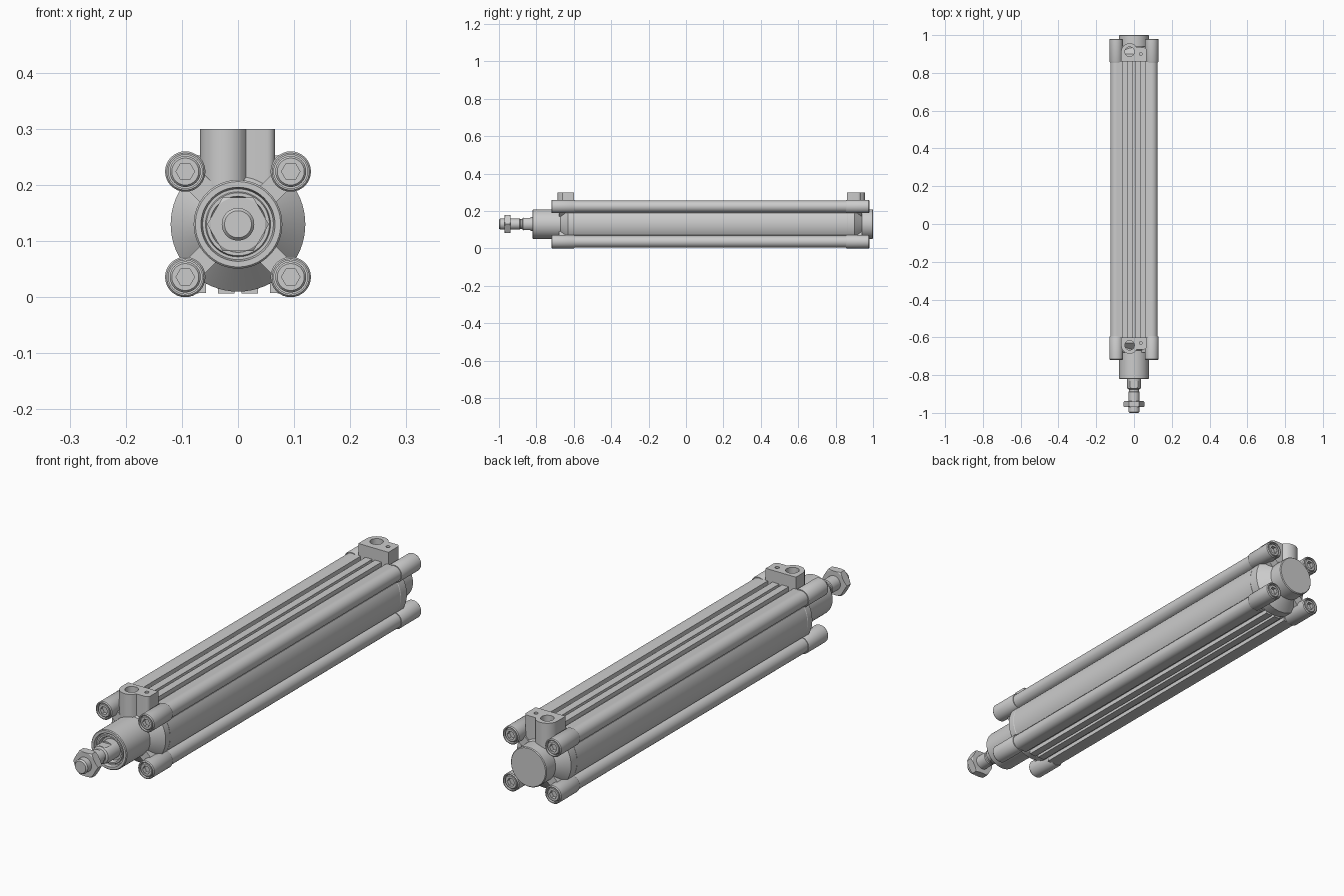
import bpy, bmesh, math
from mathutils import Matrix, Vector

if "Cube" in bpy.data.objects:
    bpy.data.objects.remove(bpy.data.objects["Cube"])

CZ = 0.13      # height of the cylinder axis
B = 0.094      # tie-rod offset from the axis
SIGNS = [(1, 1), (-1, 1), (1, -1), (-1, -1)]


def finish(bm, name):
    bmesh.ops.remove_doubles(bm, verts=bm.verts, dist=1e-6)
    bmesh.ops.recalc_face_normals(bm, faces=bm.faces)
    me = bpy.data.meshes.new(name)
    bm.to_mesh(me)
    bm.free()
    ob = bpy.data.objects.new(name, me)
    bpy.context.collection.objects.link(ob)
    return ob


def lathe(name, pts, x=0.0, z=CZ, seg=48):
    """Closed solid turned around the y direction; pts are (radius, y)."""
    bm = bmesh.new()
    rings = []
    for r, y in pts:
        rings.append([bm.verts.new((x + r * math.cos(2 * math.pi * i / seg), y,
                                    z + r * math.sin(2 * math.pi * i / seg))) for i in range(seg)])
    for a, b in zip(rings, rings[1:]):
        for i in range(seg):
            j = (i + 1) % seg
            bm.faces.new((a[i], a[j], b[j], b[i]))
    for ring, (r, y) in ((rings[0], pts[0]), (rings[-1], pts[-1])):
        if r > 0:
            bm.faces.new(ring)
    return finish(bm, name)


def prism(name, pts, vec):
    """Extrude a flat polygon of 3D points along vec."""
    bm = bmesh.new()
    f = bm.faces.new([bm.verts.new(p) for p in pts])
    g = bmesh.ops.extrude_face_region(bm, geom=[f])
    bmesh.ops.translate(bm, vec=Vector(vec), verts=[v for v in g['geom'] if isinstance(v, bmesh.types.BMVert)])
    return finish(bm, name)


def box(name, centre, size, rot=0.0):
    bm = bmesh.new()
    m = Matrix.Translation(centre) @ Matrix.Rotation(rot, 4, 'Y') @ Matrix.Diagonal((*size, 1))
    bmesh.ops.create_cube(bm, size=1, matrix=m)
    return finish(bm, name)


def boolean(ob, cutter, op='DIFFERENCE'):
    mod = ob.modifiers.new("cut", 'BOOLEAN')
    mod.object, mod.operation, mod.solver = cutter, op, 'EXACT'
    bpy.context.view_layer.update()
    me = bpy.data.meshes.new_from_object(ob.evaluated_get(bpy.context.evaluated_depsgraph_get()))
    ob.modifiers.clear()
    ob.data = me
    bpy.data.objects.remove(cutter)


def arc(cx, cy, r, a0, a1, n):
    return [(cx + r * math.cos(math.radians(a0 + (a1 - a0) * i / n)),
             cy + r * math.sin(math.radians(a0 + (a1 - a0) * i / n))) for i in range(n + 1)]


# Barrel: grooved extrusion with round corner tubes, one quarter mirrored four ways
quarter = [(.006, .106), (.006, .123), (.036, .123), (.036, .106), (.057, .106), (.057, .122)]
quarter += arc(B, B, .031, 105, -80, 18) + [(.097, .062)] + arc(0, 0, .119, 30, 3, 5)
half = quarter + [(x, -z) for x, z in reversed(quarter)]
outline = half + [(-x, z) for x, z in reversed(half)]
prism("barrel", [(x, -.60, CZ + z) for x, z in outline], (0, 1.46, 0))


def end_cap(tag, y0, d, boss, cone, collar, port):
    """End cap growing from barrel face y0 in direction d; sizes are distances from it."""
    Y = lambda s: y0 + d * s
    # Turned flange, cone and collar
    prof = [(0, Y(0)), (.118, Y(0)), (.12, Y(.003)), (.12, Y(cone)), (.079, Y(cone + .04)),
            (.079, Y(collar - .003)), (.076, Y(collar))]
    if d < 0:   # stepped seal recess around the rod
        prof += [(.066, Y(collar)), (.063, Y(collar - .012)), (.058, Y(collar - .012)),
                 (.056, Y(collar - .006)), (.050, Y(collar - .006)), (.046, Y(collar - .02)),
                 (0, Y(collar - .02))]
    else:
        prof += [(0, Y(collar))]
    lathe(tag + "_cap", prof, seg=64)

    # Diagonal webs to the corner bosses
    for a in (1, -1):
        box(tag + "_web", (0, Y(.04), CZ), (.25, .08, .04), a * math.pi / 4)

    # Corner bosses with recessed socket screws
    for sx, sz in SIGNS:
        x, z = sx * B, CZ + sz * B
        lathe(tag + "_boss", [(0, Y(-.004)), (.034, Y(-.004)), (.036, Y(0)), (.036, Y(boss - .004)),
                              (.033, Y(boss)), (.030, Y(boss)), (.030, Y(boss - .018)),
                              (0, Y(boss - .018))], x, z, 32)
        screw = lathe(tag + "_screw", [(0, Y(boss - .03)), (.0275, Y(boss - .03)), (.0275, Y(boss - .007)),
                                       (.024, Y(boss - .003)), (0, Y(boss - .003))], x, z, 32)
        boolean(screw, lathe("socket", [(.0165, Y(boss - .022)), (.0165, Y(boss + .01))], x, z, 6))

    # Port block on top: round boss blended into a flat pad
    plan = [(-.068, 0)] + arc(-.023, port, .045, 180, 50, 14)
    plan += [(.014, port + .022)] + arc(.052, port + .008, .014, 90, 0, 5) + [(.066, 0)]
    block = prism(tag + "_port_block", [(x, Y(s), CZ + .04) for x, s in plan], (0, 0, .13))
    for px, ps, r, depth in ((-.023, port, .025, .045), (.036, port - .012, .008, .015)):
        hole = arc(px, Y(ps), r, 0, 345, 23)
        boolean(block, prism("hole", [(x, y, .26 - depth) for x, y in hole], (0, 0, .1)))


end_cap("front", -.60, -1, .12, .03, .22, .042)
end_cap("rear", .86, 1, .12, .04, .14, .052)

# Piston rod with wrench flats, neck and chamfered stud
rod = lathe("piston_rod", [(0, -.70), (.038, -.70), (.038, -.862), (.034, -.872), (.026, -.876), (.026, -.886),
                           (.029, -.889), (.029, -.994), (.024, -1.0), (0, -1.0)])
for s in (1, -1):
    boolean(rod, box("flat", (0, -.85, CZ + s * .052), (.1, .036, .04)))

# Hex nut with rounded corners
nut = lathe("rod_nut", [(.055, -.97), (.055, -.938)], seg=6)
boolean(nut, lathe("nut_chamfer", [(.047, -.971), (.056, -.965), (.056, -.943), (.047, -.937)]), 'INTERSECT')

# Smooth shading with crisp edges
bpy.ops.object.select_all(action='DESELECT')
for ob in bpy.context.scene.objects:
    ob.select_set(True)
bpy.context.view_layer.objects.active = nut
bpy.ops.object.shade_smooth_by_angle(angle=math.radians(28))
